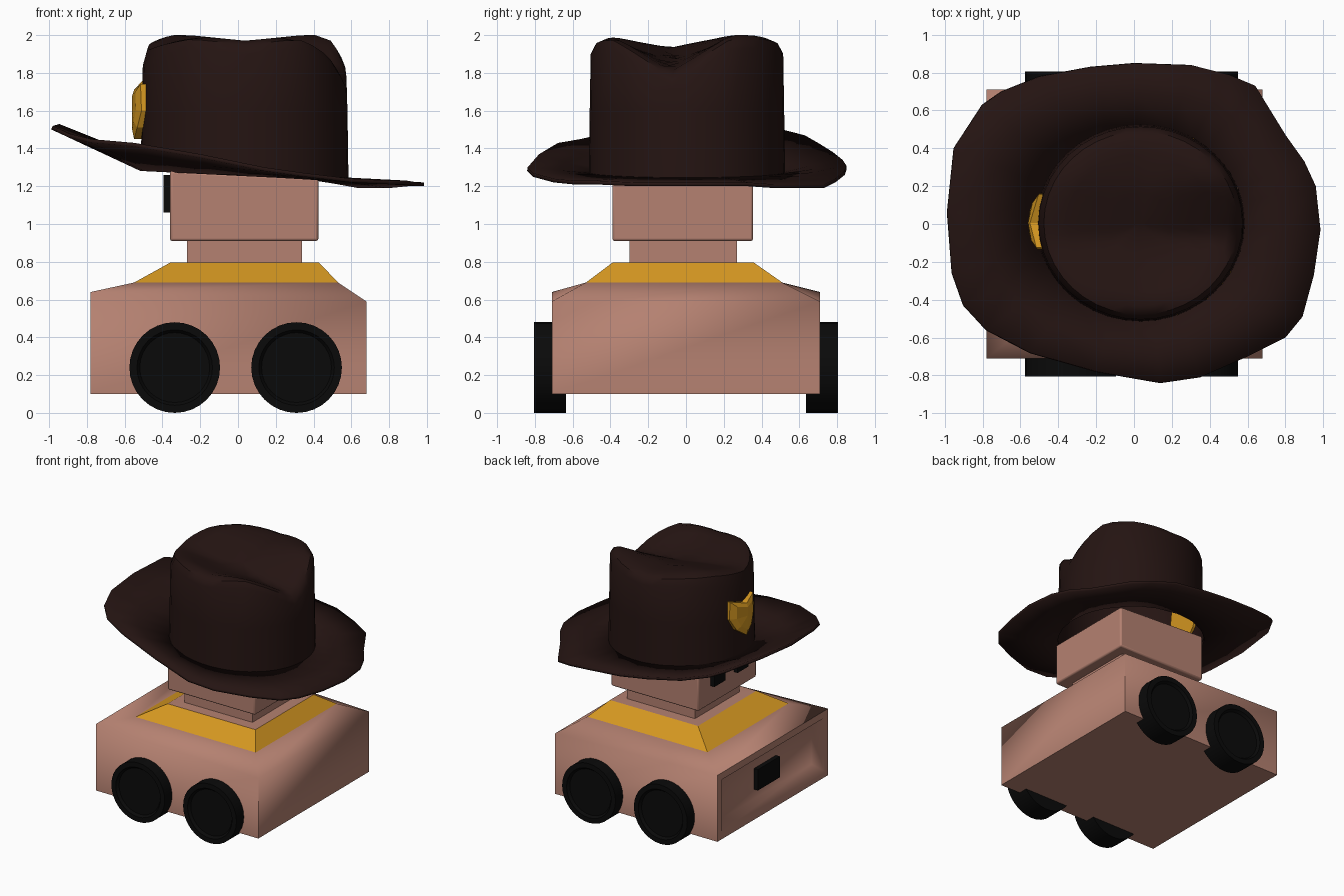
import bpy, bmesh, math

if "Cube" in bpy.data.objects:
    bpy.data.objects.remove(bpy.data.objects["Cube"])


def material(name, rgb):
    m = bpy.data.materials.new(name)
    m.diffuse_color = (*rgb, 1)
    m.use_nodes = True
    m.node_tree.nodes["Principled BSDF"].inputs["Base Color"].default_value = m.diffuse_color
    return m


CLAY = material("clay", (0.46, 0.22, 0.165))
GOLD = material("gold", (0.66, 0.31, 0.015))
BLACK = material("black", (0.003, 0.003, 0.003))
FELT = material("felt", (0.018, 0.007, 0.006))


def loft(name, rings, mat, caps=(True, True), edit=None, smooth=None):
    """Skin a list of closed rings that share a point count."""
    bm = bmesh.new()
    loops = [[bm.verts.new(p) for p in ring] for ring in rings]
    n = len(loops[0])
    for a, b in zip(loops, loops[1:]):
        for i in range(n):
            j = (i + 1) % n
            bm.faces.new((a[i], a[j], b[j], b[i]))
    if caps[0]:
        bm.faces.new(loops[0][::-1])
    if caps[1]:
        bm.faces.new(loops[-1])
    bmesh.ops.recalc_face_normals(bm, faces=bm.faces)
    if edit:
        edit(bm)
    me = bpy.data.meshes.new(name)
    bm.to_mesh(me)
    bm.free()
    ob = bpy.data.objects.new(name, me)
    bpy.context.collection.objects.link(ob)
    me.materials.append(mat)
    if smooth:
        bpy.ops.object.select_all(action='DESELECT')
        bpy.context.view_layer.objects.active = ob
        ob.select_set(True)
        bpy.ops.object.shade_smooth_by_angle(angle=math.radians(smooth))
    return ob


def rect(x0, x1, y0, y1, z, z_right=None):
    zr = z if z_right is None else z_right
    return [(x0, y0, z), (x1, y0, zr), (x1, y1, zr), (x0, y1, z)]


def box(name, x0, x1, y0, y1, z0, z1, mat):
    return loft(name, [rect(x0, x1, y0, y1, z0), rect(x0, x1, y0, y1, z1)], mat)


# Body, with a recessed panel in the -x face
def recess(bm):
    face = min(bm.faces, key=lambda f: f.normal.x)
    bmesh.ops.inset_individual(bm, faces=[face], thickness=0.08)
    bmesh.ops.inset_individual(bm, faces=[face], thickness=0.08, depth=-0.07)


collar_low = rect(-0.55, 0.53, -0.53, 0.51, 0.69)
collar_top = rect(-0.36, 0.43, -0.39, 0.36, 0.795)
loft("body", [rect(-0.78, 0.68, -0.71, 0.71, 0.1),
              rect(-0.78, 0.68, -0.71, 0.71, 0.64, 0.59),
              collar_low], CLAY, edit=recess, smooth=75)
box("chest_box", -0.745, -0.69, -0.14, 0.14, 0.29, 0.46, BLACK)

# Collar, neck, head, eyes
loft("collar", [collar_low, collar_top], GOLD, caps=(False, False))
loft("neck", [collar_top, rect(-0.27, 0.34, -0.30, 0.27, 0.796),
              rect(-0.27, 0.34, -0.30, 0.27, 0.92)], CLAY, caps=(False, True))
head = loft("head", [rect(-0.36, 0.425, -0.39, 0.355, 0.91),
                     rect(-0.36, 0.425, -0.39, 0.355, 1.28, 1.24)], CLAY, smooth=60)
bevel = head.modifiers.new("bevel", 'BEVEL')
bevel.width = 0.012
bevel.segments = 2
for i, y in enumerate((-0.17, 0.13)):
    box(f"eye_{i}", -0.395, -0.35, y - 0.07, y + 0.07, 1.06, 1.26, BLACK)


# Wheels
def circle_xz(r, x, y, z, n=32):
    return [(x + r * math.cos(math.tau * i / n), y,
             z + r * math.sin(math.tau * i / n)) for i in range(n)]


for side in (-1, 1):
    for x in (-0.335, 0.31):
        profile = [(0.24, 0.635), (0.24, 0.805), (0.20, 0.805), (0.185, 0.785)]
        loft("wheel", [circle_xz(r, x, side * y, 0.24) for r, y in profile],
             BLACK, smooth=30)

# Hat brim: outline points (x, y, z) joined to the base of the crown
OUTLINE = [
    (0.985, -0.03, 1.21), (0.96, 0.2, 1.21), (0.9, 0.33, 1.21), (0.8, 0.47, 1.2),
    (0.64, 0.73, 1.2), (0.5, 0.79, 1.23), (0.3, 0.84, 1.27), (0.0, 0.85, 1.3),
    (-0.23, 0.83, 1.33), (-0.5, 0.78, 1.37), (-0.7, 0.7, 1.42), (-0.8, 0.63, 1.46),
    (-0.95, 0.4, 1.52), (-0.985, 0.06, 1.51), (-0.96, -0.26, 1.5),
    (-0.9, -0.43, 1.47), (-0.78, -0.56, 1.44), (-0.55, -0.68, 1.42),
    (-0.2, -0.78, 1.36), (0.14, -0.84, 1.29), (0.35, -0.81, 1.26),
    (0.6, -0.7, 1.23), (0.8, -0.6, 1.22), (0.89, -0.49, 1.22), (0.95, -0.27, 1.21)]
CX, CY, RX, RY = 0.035, 0.005, 0.55, 0.52


def base_point(p):
    a = math.atan2(p[1] - CY, p[0] - CX)
    x, y = CX + RX * math.cos(a), CY + RY * math.sin(a)
    return (x, y, 1.265 - 0.05 * x)


inner = [base_point(p) for p in OUTLINE]
middle = [((a[0] + b[0]) / 2, (a[1] + b[1]) / 2, (a[2] + b[2]) / 2)
          for a, b in zip(inner, OUTLINE)]
brim = loft("hat_brim", [inner, middle, OUTLINE], FELT, caps=(False, False), smooth=40)
solid = brim.modifiers.new("thickness", 'SOLIDIFY')
solid.thickness = 0.02
solid.offset = 0


# Hat crown: two ridges along x with a creased valley between them
def top_z(x, y):
    valley = 1.875 - 0.14 * x
    ridge = 1.97 + 0.03 * min(1, abs(x - 0.04) / 0.3)
    return valley + (ridge - valley) * min(1, abs(y + 0.08) / 0.32)


def crown_ring(s, z_func, n=40):
    ring = []
    for i in range(n):
        a = math.tau * i / n
        x, y = CX + RX * s * math.cos(a), CY + RY * s * math.sin(a)
        ring.append((x, y, z_func(x, y)))
    return ring


def shoulder(x, y):
    # rim sits lower at the -x end
    return top_z(x, y) - 0.07 - 0.05 * max(0, -x - 0.3) / 0.2


crown = [crown_ring(1.0, lambda x, y: 1.255 - 0.05 * x),
         crown_ring(0.99, lambda x, y: 1.6),
         crown_ring(0.98, shoulder),
         crown_ring(0.93, lambda x, y: top_z(x, y) - 0.02)]
crown += [crown_ring(s, top_z) for s in (0.84, 0.7, 0.5, 0.3, 0.1, 0.01)]
loft("hat_crown", crown, FELT, caps=(False, True), smooth=40)

# Gold shield badge wrapped on the crown
SHIELD = [(0.0, 1.71), (0.15, 1.76), (0.155, 1.62), (0.10, 1.52), (0.0, 1.45),
          (-0.09, 1.51), (-0.14, 1.60), (-0.13, 1.74)]


def shield_ring(x, scale=1.0):
    return [(x + 2.0 * (y * scale) ** 2, 0.005 + y * scale, 1.61 + (z - 1.61) * scale)
            for y, z in SHIELD]


loft("hat_badge", [shield_ring(-0.50), shield_ring(-0.55),
                   shield_ring(-0.56, 0.7), shield_ring(-0.56, 0.02)], GOLD)
